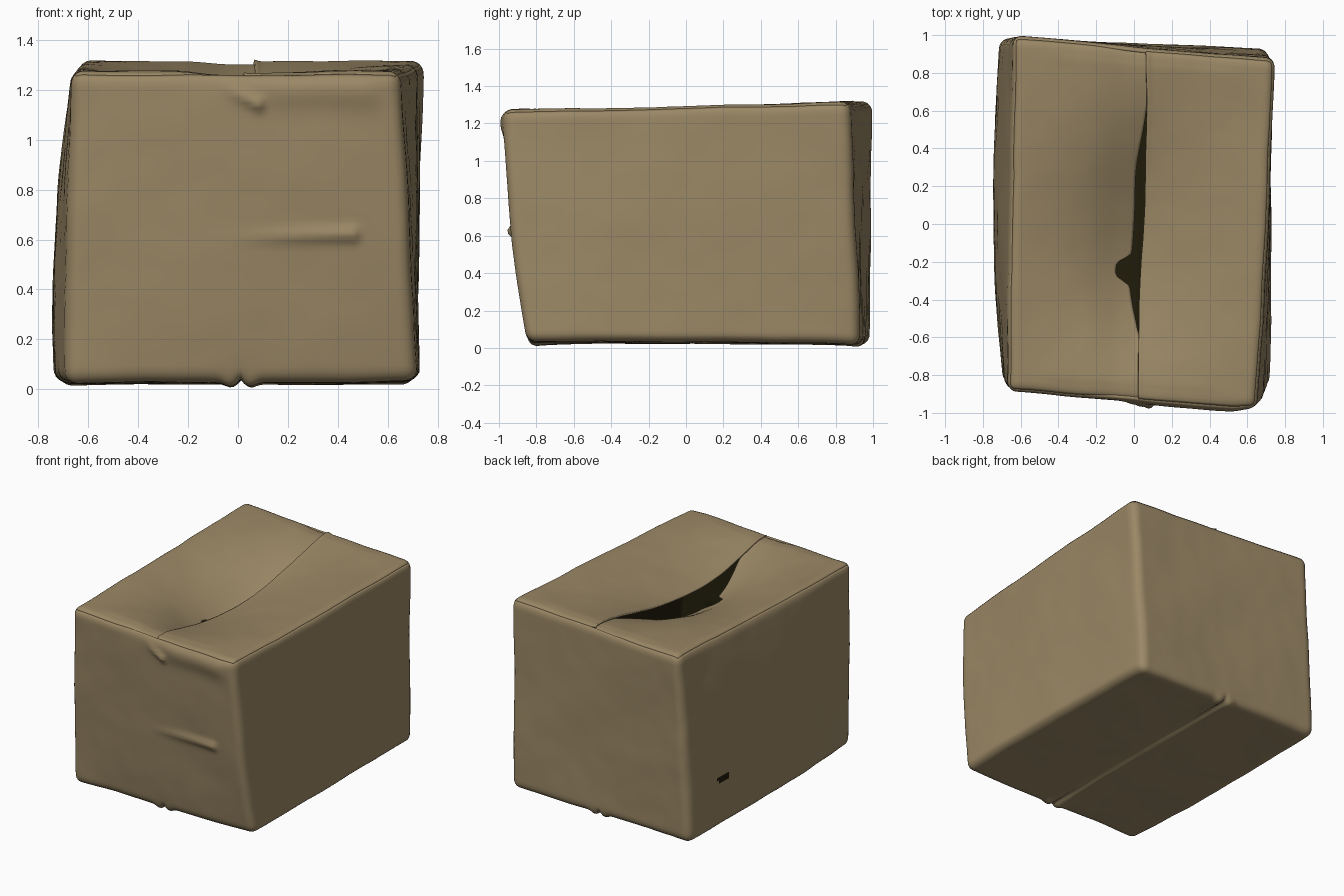
import bpy, bmesh, math
from mathutils import Vector, noise

if "Cube" in bpy.data.objects:
    bpy.data.objects.remove(bpy.data.objects["Cube"])

HALF = Vector((0.72, 0.95, 0.64))   # half sizes of the undistorted box
COUNT = (92, 92, 58)                # grid cells along x, y, z
R = 0.055                           # edge rounding
CORNERS = {(-1, -1, -1): (-0.695, -0.84, 0.025), (1, -1, -1): (0.72, -0.85, 0.03),
           (-1, 1, -1): (-0.715, 0.985, 0.018), (1, 1, -1): (0.705, 0.93, 0.015),
           (-1, -1, 1): (-0.67, -0.89, 1.275), (1, -1, 1): (0.65, -0.975, 1.275),
           (-1, 1, 1): (-0.64, 0.995, 1.318), (1, 1, 1): (0.745, 0.875, 1.315)}


def material(name, rgb):
    m = bpy.data.materials.new(name)
    m.diffuse_color = (*rgb, 1)
    m.use_nodes = True
    m.node_tree.nodes["Principled BSDF"].inputs["Base Color"].default_value = m.diffuse_color
    return m


cardboard = material("cardboard", (0.325, 0.244, 0.131))
dark_inside = material("dark inside", (0.014, 0.011, 0.003))


def bump(d, width):
    return math.exp(-(d / width) ** 2)


def ridge(x, z, a, b, width):
    """Raised crease along the segment a-b, strongest at b."""
    p, a, b = Vector((x, z)), Vector(a), Vector(b)
    t = max(0, min(1, (p - a).dot(b - a) / (b - a).length_squared))
    return bump((p - a - (b - a) * t).length, width) * (0.1 + 0.9 * t)


def smooth(a, b, x):
    t = max(0, min(1, (x - a) / (b - a)))
    return t * t * (3 - 2 * t)


def warp(p):
    """Round the cube edges, skew the box to its corners, add bulges and creases."""
    core = Vector([max(-h + R, min(h - R, c)) for c, h in zip(p, HALF)])
    d = p - core
    q = core + d.normalized() * R if d.length > 1e-6 else p
    u, v, w = (q[i] / HALF[i] for i in range(3))
    out = Vector()
    for (i, j, k), c in CORNERS.items():
        out += Vector(c) * ((1 + i * u) * (1 + j * v) * (1 + k * w) / 8)
    x, y, z = out
    soft = (1 - v * v) * (1 - w * w)
    # bulging side walls
    out.x -= smooth(0.85, 1, -u) * (0.036 * soft + 0.016 * (1 - v * v) * (1 - w))
    out.x += smooth(0.85, 1, u) * 0.014 * (1 - v * v)
    # creased front wall
    front = smooth(0.9, 0.98, -v)
    if front:
        out.y -= front * (0.03 * (1 - w * w) * smooth(-1.0, 0.1, u)
                          + 0.028 * ridge(x, z, (0.0, 0.60), (0.46, 0.62), 0.025)
                          + 0.03 * ridge(x, z, (-0.05, 1.21), (0.085, 1.14), 0.022)
                          + 0.025 * bump(z - 1.2, 0.07) * smooth(-0.2, 0.3, x) * (1 - smooth(0.5, 0.65, x))
                          - 0.012 * bump(x - 0.3, 0.25) * bump(z - 0.45, 0.2))
    # seam between bottom flaps, with lips at its ends
    under = smooth(0.9, 0.98, -w)
    if under:
        s = x - 0.01
        out.z += under * (0.018 * bump(s, 0.013) - 0.02 * v ** 6 * bump(abs(s) - 0.04, 0.03)
                          + 0.01 * smooth(0, 0.02, s) * (1 - v * v))
    return out + noise.noise_vector(out * 2.3) * 0.008 + noise.noise_vector(out * 7) * 0.002


def panel(bm, axis, sign, limits=None, lift=None, n=None):
    """One gridded side of the box; limits(y) trims it in x, lift(x, y) moves it in z."""
    a, b = [i for i in range(3) if i != axis]
    n, m = n or COUNT[a], COUNT[b]
    rows = []
    for j in range(m + 1):
        row = []
        cb = HALF[b] * (2 * j / m - 1)
        lo, hi = limits(cb) if limits else (-HALF[a], HALF[a])
        for i in range(n + 1):
            p = Vector()
            p[axis], p[a], p[b] = sign * HALF[axis], lo + (hi - lo) * i / n, cb
            q = warp(p)
            if lift:
                q.z += lift(p.x, p.y)
            row.append(bm.verts.new(q))
        rows.append(row)
    for j in range(m):
        for i in range(n):
            f = bm.faces.new((rows[j][i], rows[j][i + 1], rows[j + 1][i + 1], rows[j + 1][i]))
            f.normal_update()
            if f.normal[axis] * sign < 0:
                f.normal_flip()


def finish(name, bm, thickness):
    me = bpy.data.meshes.new(name)
    bm.to_mesh(me)
    bm.free()
    me.materials.append(cardboard)
    me.materials.append(dark_inside)
    ob = bpy.data.objects.new(name, me)
    bpy.context.collection.objects.link(ob)
    me.polygons.foreach_set("use_smooth", [True] * len(me.polygons))
    # board thickness with a dark inner side
    sol = ob.modifiers.new("board", 'SOLIDIFY')
    sol.thickness, sol.offset = thickness, -1
    sol.material_offset = 1


# Box body: four walls and the bottom
bm = bmesh.new()
for axis, sign in ((0, -1), (0, 1), (1, -1), (1, 1), (2, -1)):
    panel(bm, axis, sign)
bmesh.ops.remove_doubles(bm, verts=bm.verts, dist=0.0005)
# worn spot on the left wall
for f in bm.faces:
    c = f.calc_center_median()
    if c.x < -0.6 and ((c.y - 0.62) / 0.06) ** 2 + ((c.z - 0.355) / 0.026) ** 2 < 1:
        f.material_index = 1
finish("box_body", bm, 0.02)


# Top flaps: sagging towards an open, torn seam
def seam(y):
    return 0.028 + 0.03 * math.sin(1.7 * y) - 0.042 * y


def left_edge(y):
    gap = 0.055 * smooth(-0.66, -0.3, y) * (1 - smooth(0.2, 0.7, y))
    tuck = 0.02 * (smooth(-0.55, -0.68, y) if y < 0 else smooth(0.6, 0.72, y))
    return seam(y) + tuck - gap - 0.085 * math.exp(-((y + 0.25) / 0.065) ** 4)


def flap_lift(side, depth, power, centre):
    def lift(x, y):
        v = max(-1, min(1, y / HALF.y))
        v -= centre * (1 - v * v)
        t = max(0, min(1, 1 - side * x / HALF.x))
        sag = depth * t ** 1.4 * max(0, math.cos(v * math.pi / 2)) ** power
        raised = 0.006 * (1 - smooth(0.855, 0.885, abs(y))) * smooth(0.1, 0.5, t)
        under = 0.014 * smooth(0.6, 0.9, t) if side < 0 else 0
        curl = 0.012 * smooth(0.92, 1, t) if side > 0 else 0
        return raised + curl - sag - under
    return lift


for name, side, depth, power, centre, limits in (
        ("left_top_flap", -1, 0.25, 1.9, -0.12, lambda y: (-HALF.x, left_edge(y))),
        ("right_top_flap", 1, 0.145, 1.3, -0.12, lambda y: (seam(y), HALF.x))):
    bm = bmesh.new()
    panel(bm, 2, 1, limits, flap_lift(side, depth, power, centre), COUNT[0] // 2)
    finish(name, bm, 0.012)
